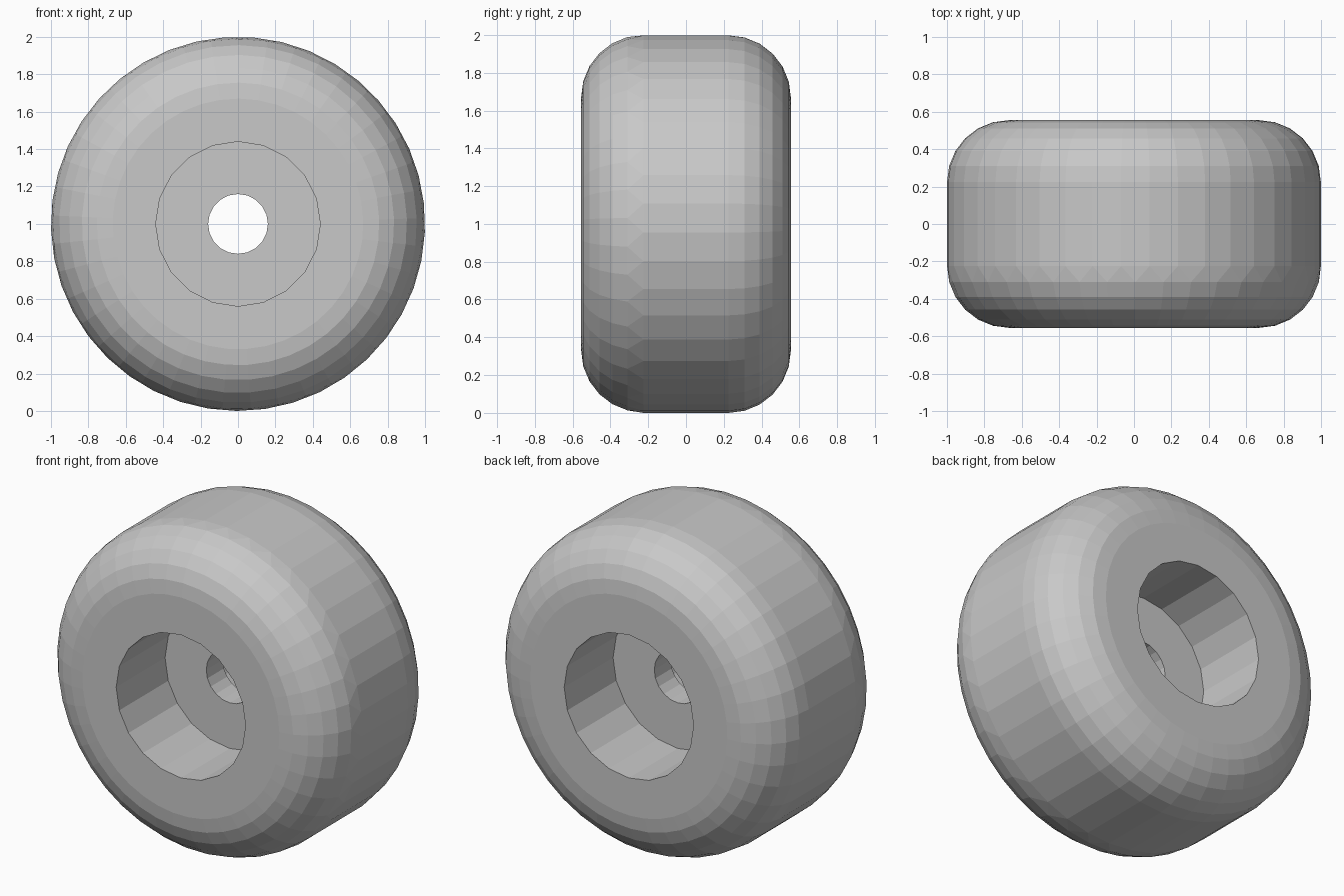
import bpy, bmesh, math

cube = bpy.data.objects.get("Cube")
if cube:
    bpy.data.objects.remove(cube, do_unlink=True)

TREAD_SIDES, BORE_SIDES = 41, 20
HALF_WIDTH, CORNER = 0.555, 0.33
CORNER_STEPS = 6
STEP = math.tau / TREAD_SIDES
PHASE = math.radians(-2.6)

grey = bpy.data.materials.new("light_grey")
grey.use_nodes = True
colour = (0.58, 0.58, 0.58, 1)
grey.diffuse_color = colour
grey.node_tree.nodes["Principled BSDF"].inputs["Base Color"].default_value = colour

bm = bmesh.new()


def ring(radius, y, sides, phase=0.0):
    """A loop of vertices around the axle."""
    angles = [phase + math.tau * i / sides for i in range(sides)]
    return [bm.verts.new((radius * math.cos(a), y, 1 + radius * math.sin(a))) for a in angles]


def band(a, b, staggered=False):
    """Faces between two rings; triangles when b is half a step ahead."""
    n = len(a)
    for i in range(n):
        j = (i + 1) % n
        if staggered:
            bm.faces.new((a[i], a[j], b[i]))
            bm.faces.new((a[j], b[j], b[i]))
        else:
            bm.faces.new((a[i], a[j], b[j], b[i]))


def flat_side(outer, inner):
    """Flat annulus between rings with different side counts."""
    edges = []
    for loop in (outer, inner):
        for i, v in enumerate(loop):
            w = loop[(i + 1) % len(loop)]
            edges.append(bm.edges.get((v, w)) or bm.edges.new((v, w)))
    bmesh.ops.triangle_fill(bm, edges=edges, use_beauty=True)


def half(side):
    """Rounded shoulder, side face and recess; returns the tread and bore rings."""
    front = side < 0
    rings = []
    for k in range(CORNER_STEPS + 1):
        t = math.pi / 2 * k / CORNER_STEPS
        # The front shoulder is turned half a facet from the tread
        turn = STEP / 2 if front and k else 0
        rings.append(ring(1 - CORNER + CORNER * math.cos(t),
                          side * (HALF_WIDTH - CORNER + CORNER * math.sin(t)),
                          TREAD_SIDES, PHASE + turn))
    for k in range(CORNER_STEPS):
        band(rings[k], rings[k + 1], staggered=front and k == 0)
    rim = ring(0.44, side * HALF_WIDTH, BORE_SIDES)
    floor = ring(0.44, side * 0.08, BORE_SIDES)
    bore = ring(0.16, side * 0.08, BORE_SIDES)
    band(rim, floor)
    band(floor, bore)
    flat_side(rings[-1], rim)
    return rings[0], bore


front_tread, front_bore = half(-1)
back_tread, back_bore = half(1)
band(front_tread, back_tread)
band(front_bore, back_bore)
bmesh.ops.recalc_face_normals(bm, faces=bm.faces)

mesh = bpy.data.meshes.new("wheel")
bm.to_mesh(mesh)
bm.free()
mesh.materials.append(grey)
wheel = bpy.data.objects.new("wheel", mesh)
bpy.context.collection.objects.link(wheel)
